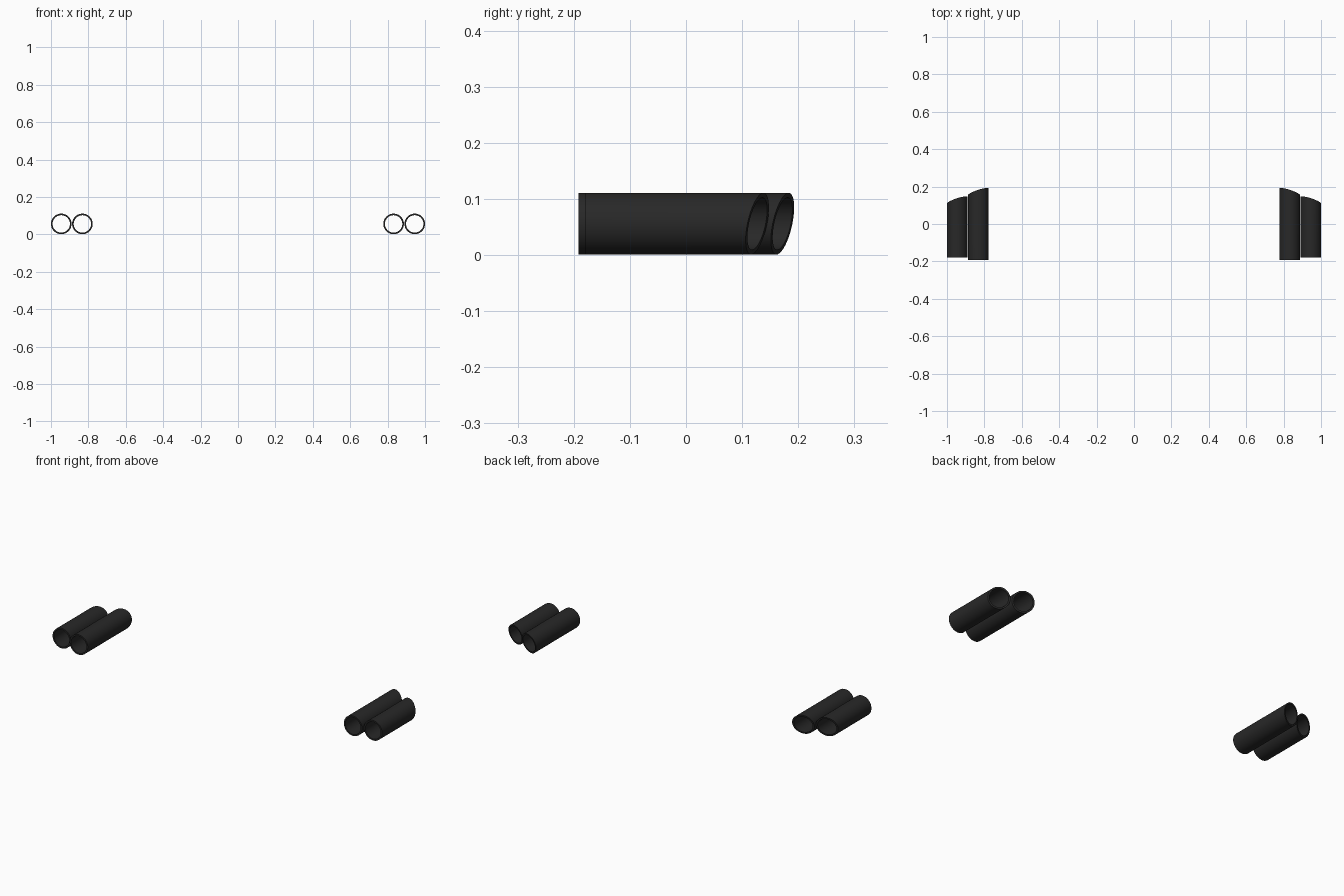
import bpy, bmesh, math

if "Cube" in bpy.data.objects:
    bpy.data.objects.remove(bpy.data.objects["Cube"])

SIDES = 48
ZC = 0.056            # tube axis height
R_OUT, R_IN = 0.055, 0.0465
SLANT_X, SLANT_Z = 0.32, 0.2   # slope of the angled rear cut

black = bpy.data.materials.new("black metal")
black.diffuse_color = (0.021, 0.021, 0.021, 1)
black.use_nodes = True
black.node_tree.nodes["Principled BSDF"].inputs["Base Color"].default_value = black.diffuse_color


def tube(name, xc, y_front, y_rear):
    """Hollow pipe along y with a flat front end and a slanted rear end."""
    side = 1 if xc > 0 else -1
    bm = bmesh.new()
    # cross-section loops: outer front, outer rear, inner rear, inner front
    loops = []
    for r, rear in ((R_OUT, False), (R_OUT, True), (R_IN, True), (R_IN, False)):
        loop = []
        for i in range(SIDES):
            a = 2 * math.pi * i / SIDES
            dx, dz = r * math.cos(a), r * math.sin(a)
            y = y_rear - SLANT_X * dx * side + SLANT_Z * dz if rear else y_front
            loop.append(bm.verts.new((xc + dx, y, ZC + dz)))
        loops.append(loop)
    # walls and end rims
    for k in range(4):
        a, b = loops[k], loops[(k + 1) % 4]
        for i in range(SIDES):
            j = (i + 1) % SIDES
            bm.faces.new((a[i], a[j], b[j], b[i]))
    bmesh.ops.recalc_face_normals(bm, faces=bm.faces)
    me = bpy.data.meshes.new(name)
    bm.to_mesh(me)
    bm.free()
    me.materials.append(black)
    ob = bpy.data.objects.new(name, me)
    bpy.context.collection.objects.link(ob)
    bpy.ops.object.select_all(action='DESELECT')
    ob.select_set(True)
    bpy.context.view_layer.objects.active = ob
    bpy.ops.object.shade_smooth_by_angle(angle=math.radians(35))


# a twin pair of pipes on each side
for s, label in ((-1, "left"), (1, "right")):
    tube("inner_pipe_" + label, s * 0.832, -0.192, 0.172)
    tube("outer_pipe_" + label, s * 0.945, -0.179, 0.127)
